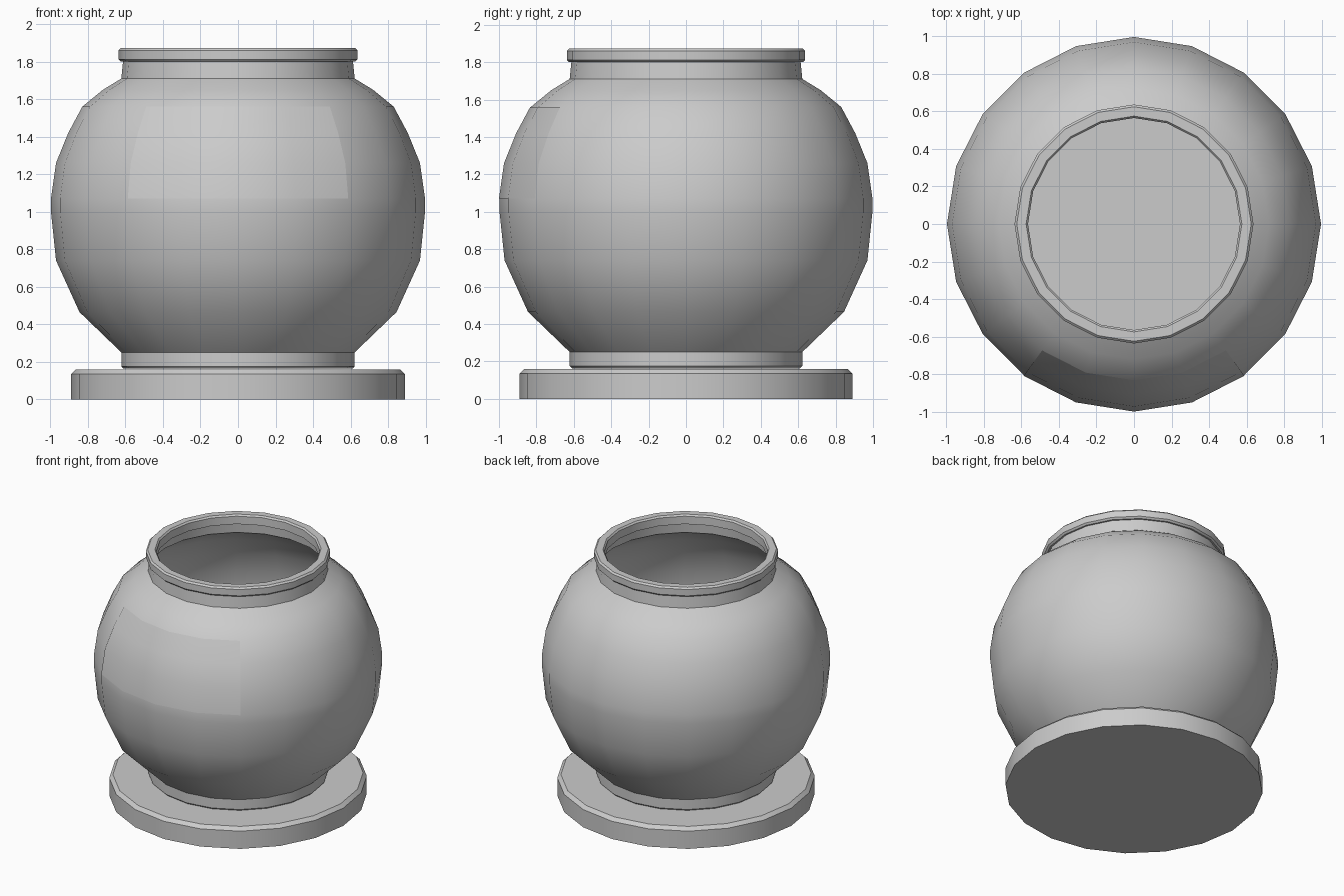
import bpy, bmesh, math

if "Cube" in bpy.data.objects:
    bpy.data.objects.remove(bpy.data.objects["Cube"])

SIDES = 20
STEP = 2 * math.pi / SIDES


def lathe(name, profile, first=0, count=SIDES, loop=False, cap=False):
    """Revolve (radius, z) points around z; count < SIDES gives a partial sweep."""
    bm = bmesh.new()
    full = count == SIDES
    cols = []
    for i in range(count if full else count + 1):
        a = (first + i) * STEP
        cols.append([bm.verts.new((r * math.cos(a), r * math.sin(a), z)) for r, z in profile])
    n = len(profile)
    for i in range(count):
        a, b = cols[i], cols[(i + 1) % len(cols)]
        for j in range(n if loop else n - 1):
            k = (j + 1) % n
            bm.faces.new((a[j], b[j], b[k], a[k]))
    if cap:
        bm.faces.new([c[0] for c in reversed(cols)])
    mesh = bpy.data.meshes.new(name)
    bm.to_mesh(mesh)
    bm.free()
    mesh.shade_smooth()
    mesh.set_sharp_from_angle(angle=math.radians(35))
    obj = bpy.data.objects.new(name, mesh)
    bpy.context.collection.objects.link(obj)
    return obj


# Round plate under the pot, with a chamfered top edge
plate = lathe("base_plate", [(0.89, 0), (0.89, 0.135), (0.865, 0.16), (0.3, 0.16)], cap=True)
bm = bmesh.new()
bm.from_mesh(plate.data)
bmesh.ops.holes_fill(bm, edges=[e for e in bm.edges if e.is_boundary])
bm.to_mesh(plate.data)
bm.free()

# Open pot: foot, round belly and neck
shoulder = [(0.997, 1.07), (0.97, 1.26), (0.905, 1.42), (0.83, 1.56)]
body = [(0.61, 0.163), (0.622, 0.175), (0.622, 0.25), (0.845, 0.465), (0.97, 0.74),
        (0.997, 1.0)] + shoulder + [(0.72, 1.65), (0.622, 1.71), (0.612, 1.81)]
lathe("pot_body", body, cap=True)

# Rim ring around the opening
lathe("rim", [(0.565, 1.80), (0.625, 1.80), (0.637, 1.812), (0.637, 1.86),
              (0.625, 1.872), (0.575, 1.872), (0.565, 1.86)], loop=True)

# Thin label panel on the front of the belly
lathe("front_label", [(r + 0.003, z) for r, z in shoulder], first=13, count=4)
